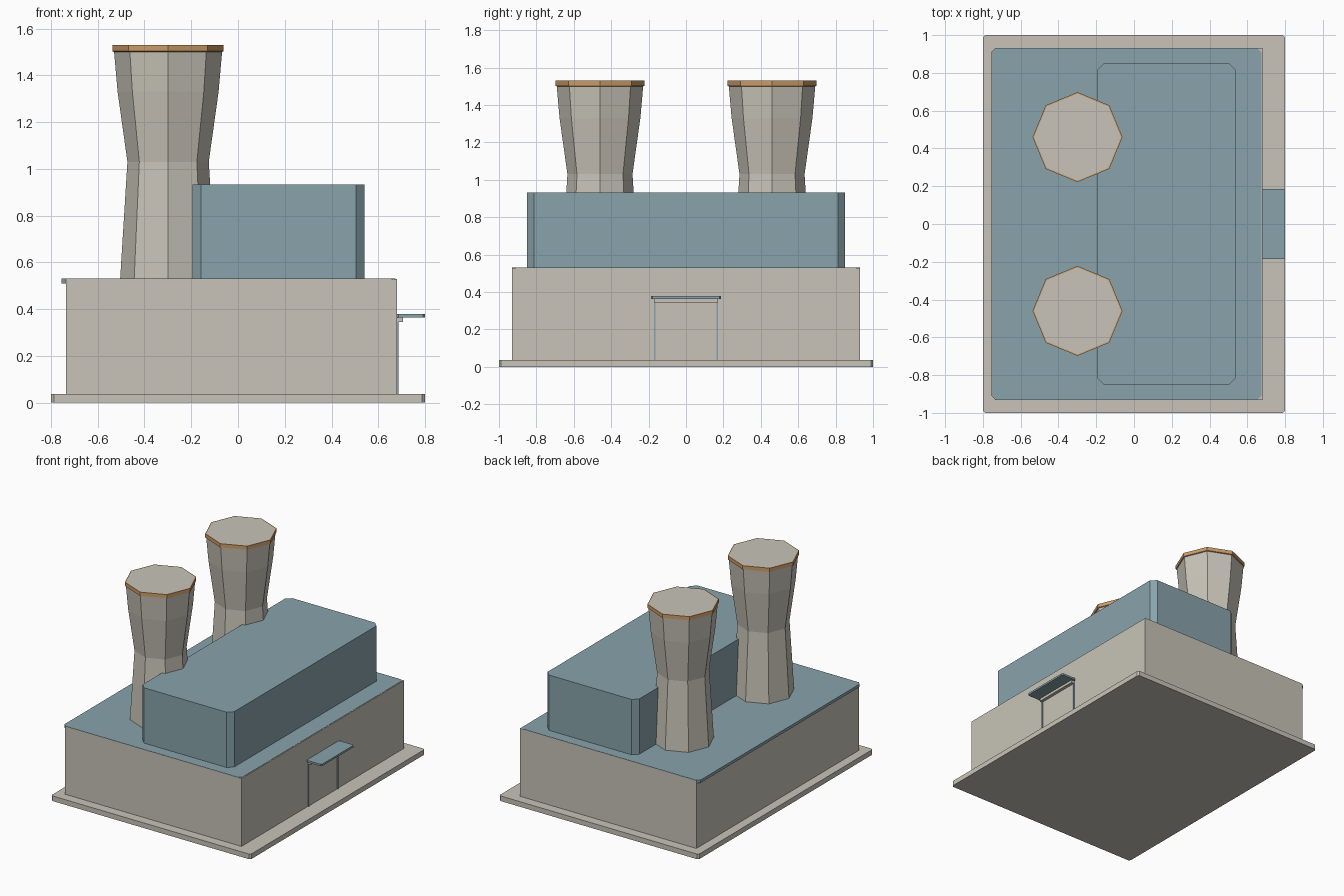
import bpy, bmesh, math

cube = bpy.data.objects.get("Cube")
if cube:
    bpy.data.objects.remove(cube, do_unlink=True)


def material(name, rgb):
    m = bpy.data.materials.new(name)
    m.use_nodes = True
    m.diffuse_color = (*rgb, 1)
    m.node_tree.nodes["Principled BSDF"].inputs["Base Color"].default_value = (*rgb, 1)
    return m


BEIGE = material("warm concrete", (0.58, 0.55, 0.48))
BLUE = material("blue grey cladding", (0.25, 0.37, 0.41))
ORANGE = material("orange trim", (0.6, 0.33, 0.14))


def finish(bm, name, mats):
    bmesh.ops.recalc_face_normals(bm, faces=bm.faces[:])
    mesh = bpy.data.meshes.new(name)
    bm.to_mesh(mesh)
    bm.free()
    for m in mats:
        mesh.materials.append(m)
    obj = bpy.data.objects.new(name, mesh)
    bpy.context.collection.objects.link(obj)
    return obj


def box(name, mat, x, y, z, chamfer=0):
    """Box from (min, max) ranges, with its upright edges chamfered."""
    bm = bmesh.new()
    bmesh.ops.create_cube(bm, size=1)
    for v in bm.verts:
        v.co = [r[0] if c < 0 else r[1] for c, r in zip(v.co, (x, y, z))]
    if chamfer:
        upright = [e for e in bm.edges
                   if abs(e.verts[0].co.z - e.verts[1].co.z) > 0.001]
        bmesh.ops.bevel(bm, geom=upright, offset=chamfer, segments=1, affect='EDGES')
    return finish(bm, name, [mat])


def tower(name, x, y):
    """Eight-sided waisted tower with a trim band around its top."""
    profile = [(0.205, 0.53), (0.174, 1.03), (0.216, 1.33), (0.231, 1.5),
               (0.238, 1.503), (0.238, 1.53), (0.23, 1.53)]
    bm = bmesh.new()
    rings = [[bm.verts.new((x + r * math.cos(i * math.pi / 4),
                            y + r * math.sin(i * math.pi / 4), z))
              for i in range(8)] for r, z in profile]
    for k, (low, high) in enumerate(zip(rings, rings[1:])):
        for i in range(8):
            j = (i + 1) % 8
            face = bm.faces.new((low[i], low[j], high[j], high[i]))
            face.material_index = 1 if k >= 3 else 0
    bm.faces.new(rings[0])
    bm.faces.new(rings[-1])
    return finish(bm, name, [BEIGE, ORANGE])


# Main masses
box("ground_slab", BEIGE, (-0.8, 0.8), (-1, 1), (0, 0.037), 0.012)
box("main_hall", BEIGE, (-0.735, 0.68), (-0.931, 0.931), (0.037, 0.529))
box("roof_sheet", BLUE, (-0.755, 0.674), (-0.93, 0.93), (0.51, 0.531), 0.02)
box("upper_hall", BLUE, (-0.195, 0.54), (-0.85, 0.85), (0.53, 0.932), 0.036)

# Cooling towers
for side, y in (("front", -0.46), ("back", 0.46)):
    tower(side + "_cooling_tower", -0.299, y)

# Entrance
box("door_canopy", BLUE, (0.678, 0.8), (-0.186, 0.186), (0.364, 0.378), 0.008)
box("door_lintel", BEIGE, (0.678, 0.705), (-0.17, 0.17), (0.345, 0.364))
box("door_panel", BEIGE, (0.678, 0.682), (-0.163, 0.163), (0.037, 0.345))
for side, y in (("front", -0.167), ("back", 0.167)):
    box(side + "_door_jamb", BLUE, (0.678, 0.687), (y - 0.005, y + 0.005), (0.037, 0.345))
